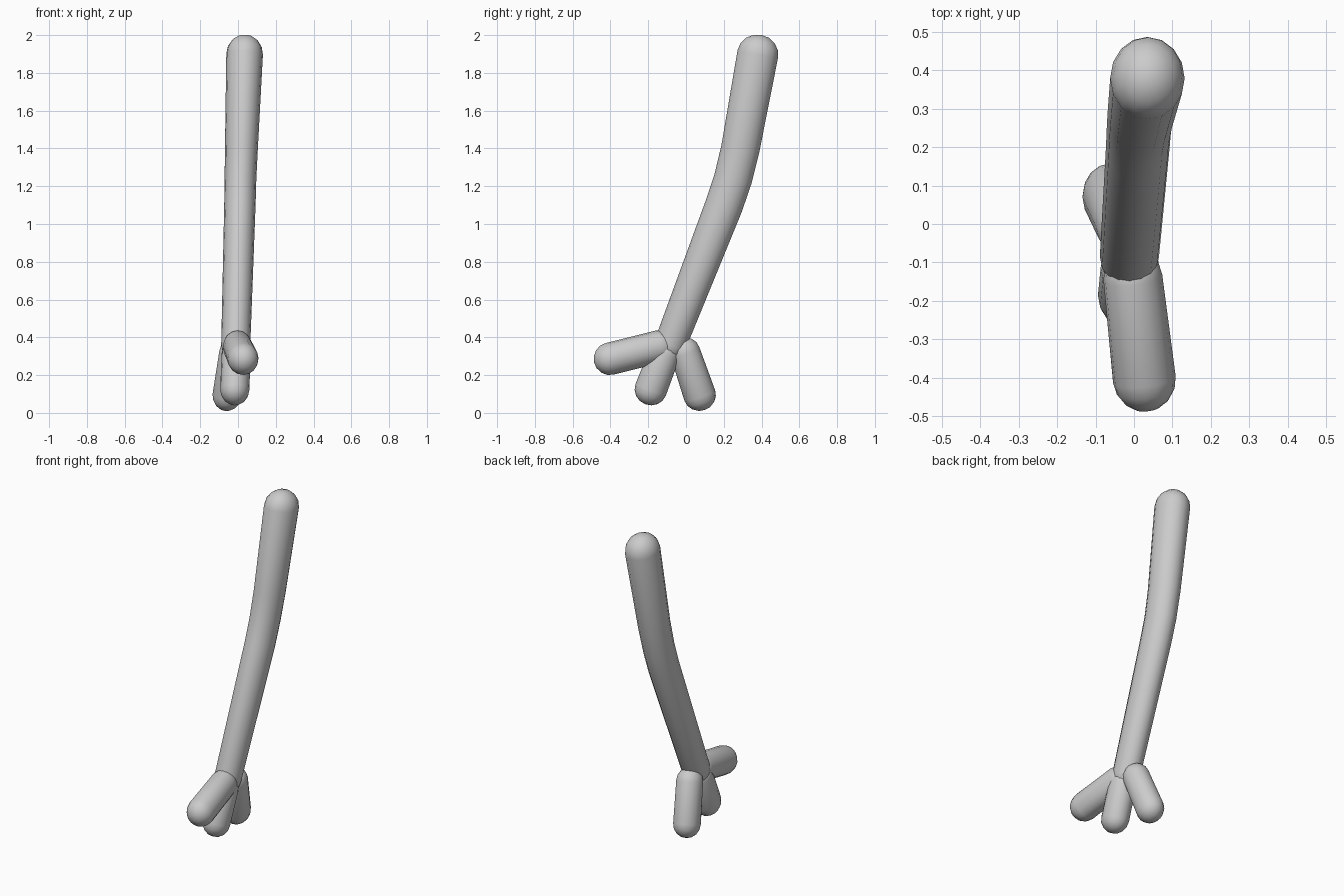
import bpy, bmesh, math
from mathutils import Vector

if "Cube" in bpy.data.objects:
    bpy.data.objects.remove(bpy.data.objects["Cube"])

SIDES = 16
CAP_RINGS = 4

skin = bpy.data.materials.new("pale_grey")
skin.diffuse_color = (0.6, 0.6, 0.6, 1)
skin.use_nodes = True
skin.node_tree.nodes["Principled BSDF"].inputs["Base Color"].default_value = skin.diffuse_color


def limb(name, path):
    """Round-ended tube; path items are (x, y, z, width radius, depth radius)."""
    pts = [Vector(p[:3]) for p in path]
    rad = [p[3:] for p in path]
    n = len(pts)
    rings = []

    def ring(c, t, rx, ry):
        u = (Vector((1, 0, 0)) - t * t.x).normalized()
        v = t.cross(u)
        return [c + u * rx * math.cos(a) + v * ry * math.sin(a)
                for a in (2 * math.pi * i / SIDES for i in range(SIDES))]

    tan = [(pts[min(i + 1, n - 1)] - pts[max(i - 1, 0)]).normalized() for i in range(n)]
    steps = [math.pi / 2 * k / CAP_RINGS for k in range(1, CAP_RINGS)]

    def cap(i, sign):
        rx, ry = rad[i]
        h = (rx + ry) / 2
        return [ring(pts[i] + tan[i] * sign * h * math.sin(a), tan[i],
                     rx * math.cos(a), ry * math.cos(a)) for a in steps]

    rings += reversed(cap(0, -1))
    rings += [ring(pts[i], tan[i], *rad[i]) for i in range(n)]
    rings += cap(n - 1, 1)
    poles = [pts[0] - tan[0] * sum(rad[0]) / 2, pts[-1] + tan[-1] * sum(rad[-1]) / 2]

    bm = bmesh.new()
    vs = [[bm.verts.new(p) for p in r] for r in rings]
    lo, hi = (bm.verts.new(p) for p in poles)
    for i in range(SIDES):
        j = (i + 1) % SIDES
        for a, b in zip(vs, vs[1:]):
            bm.faces.new((a[i], a[j], b[j], b[i]))
        bm.faces.new((lo, vs[0][j], vs[0][i]))
        bm.faces.new((hi, vs[-1][i], vs[-1][j]))
    bmesh.ops.recalc_face_normals(bm, faces=bm.faces)
    for f in bm.faces:
        f.smooth = True
    me = bpy.data.meshes.new(name)
    bm.to_mesh(me)
    bm.free()
    me.materials.append(skin)
    bpy.context.collection.objects.link(bpy.data.objects.new(name, me))


# Arm: wrist, soft elbow bend, shoulder
limb("arm", [
    (-0.012, -0.085, 0.36, 0.077, 0.085),
    (0.010, 0.202, 1.10, 0.083, 0.100),
    (0.013, 0.249, 1.24, 0.084, 0.101),
    (0.018, 0.288, 1.40, 0.087, 0.102),
    (0.035, 0.380, 1.90, 0.097, 0.109),
])

# Three stubby fingers, base to tip
limb("front_finger", [(-0.003, -0.14, 0.352, 0.077, 0.086),
                      (0.027, -0.405, 0.286, 0.082, 0.086)])
limb("middle_finger", [(-0.010, -0.115, 0.31, 0.077, 0.083),
                       (-0.017, -0.187, 0.122, 0.077, 0.086)])
limb("back_finger", [(-0.022, -0.005, 0.322, 0.077, 0.080),
                     (-0.058, 0.073, 0.092, 0.077, 0.086)])
